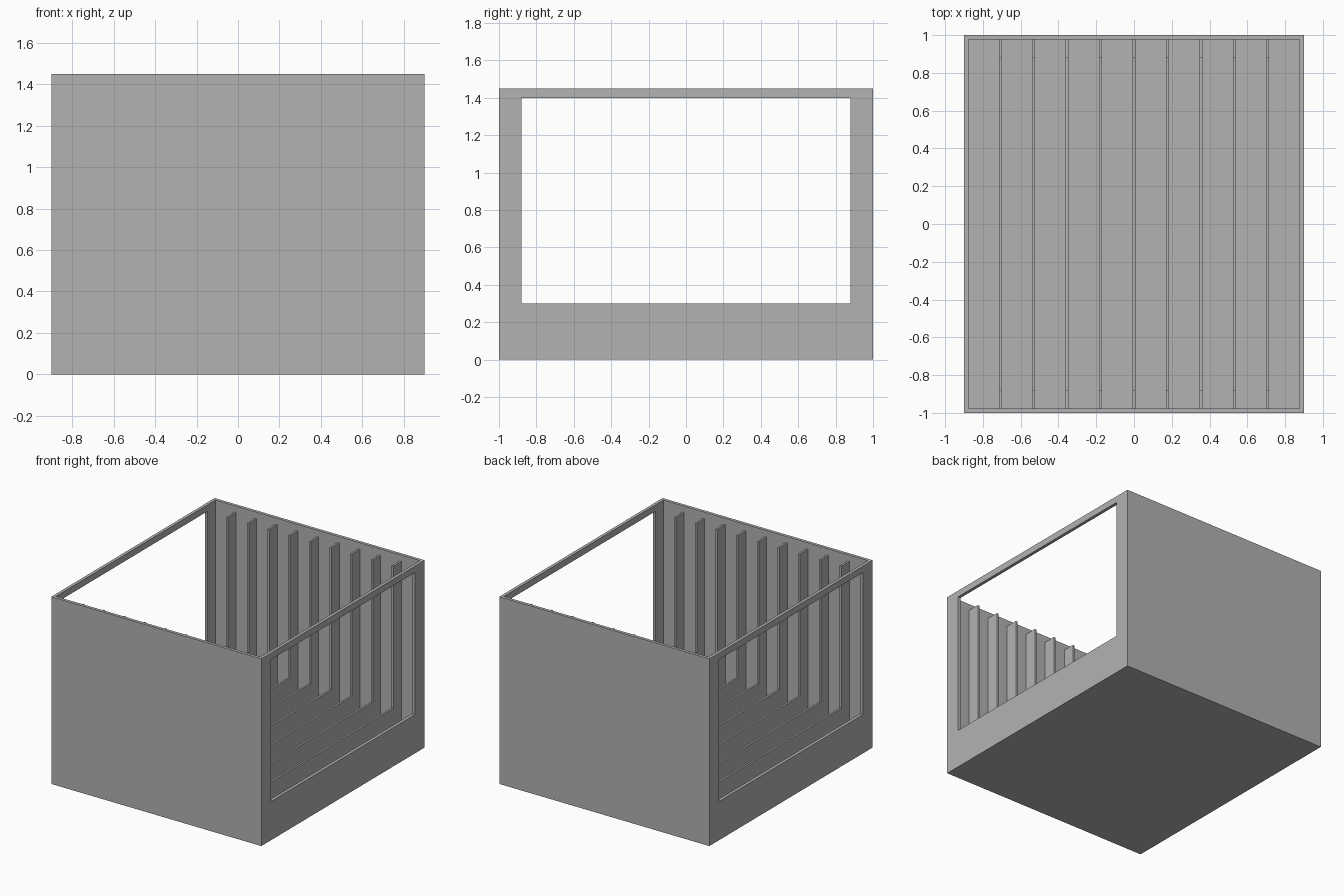
import bpy
import bmesh

W, D, H = 1.8, 2.0, 1.45      # outer size
T = 0.024                     # wall thickness
RIB_IN = 0.88                 # inner half depth of ribs and window
SILL, LINTEL = 0.30, 1.40     # window bottom and top
RIBS, STEP, RIB_T = 9, 0.177, 0.015

if "Cube" in bpy.data.objects:
    bpy.data.objects.remove(bpy.data.objects["Cube"], do_unlink=True)

grey = bpy.data.materials.new("plain grey")
grey.use_nodes = True
colour = (0.448, 0.448, 0.448, 1)
grey.diffuse_color = colour
grey.node_tree.nodes["Principled BSDF"].inputs["Base Color"].default_value = colour


def add_object(name, bm):
    bmesh.ops.recalc_face_normals(bm, faces=bm.faces)
    mesh = bpy.data.meshes.new(name)
    bm.to_mesh(mesh)
    bm.free()
    mesh.materials.append(grey)
    obj = bpy.data.objects.new(name, mesh)
    bpy.context.collection.objects.link(obj)
    return obj


def extrude_yz(name, outline, x0, x1):
    """Extrude an outline in the y-z plane along x."""
    bm = bmesh.new()
    face = bm.faces.new([bm.verts.new((x0, y, z)) for y, z in outline])
    moved = bmesh.ops.extrude_face_region(bm, geom=[face])["geom"]
    verts = [v for v in moved if isinstance(v, bmesh.types.BMVert)]
    bmesh.ops.translate(bm, verts=verts, vec=(x1 - x0, 0, 0))
    return add_object(name, bm)


def box(name, half_x, half_y, z0, z1):
    outline = [(-half_y, z0), (half_y, z0), (half_y, z1), (-half_y, z1)]
    return extrude_yz(name, outline, -half_x, half_x)


# Open-topped shell with a large window through both sides
shell = box("shell", W / 2, D / 2, 0, H)
cutters = [
    box("cavity_cutter", W / 2 - T, D / 2 - T, T, H + 0.5),
    box("window_cutter", W, RIB_IN, SILL, LINTEL),
]
for cutter in cutters:
    cutter.hide_render = True
    cutter.hide_viewport = True
    cutter.display_type = "WIRE"
    mod = shell.modifiers.new(cutter.name, "BOOLEAN")
    mod.operation = "DIFFERENCE"
    mod.solver = "EXACT"
    mod.object = cutter

# Apply the cuts, then drop the cutters
bpy.context.view_layer.update()
evaluated = shell.evaluated_get(bpy.context.evaluated_depsgraph_get())
cut_mesh = bpy.data.meshes.new_from_object(evaluated)
shell.modifiers.clear()
shell.data = cut_mesh
for cutter in cutters:
    bpy.data.objects.remove(cutter, do_unlink=True)

# U-shaped ribs running up the front wall, across the floor and up the back wall
out_y, low = D / 2 - T, T
u_shape = [
    (-out_y, LINTEL), (-out_y, low), (out_y, low), (out_y, LINTEL),
    (RIB_IN, LINTEL), (RIB_IN, SILL), (-RIB_IN, SILL), (-RIB_IN, LINTEL),
]
for i in range(RIBS):
    x = (i - (RIBS - 1) / 2) * STEP
    extrude_yz(f"rib_{i + 1}", u_shape, x - RIB_T / 2, x + RIB_T / 2)
